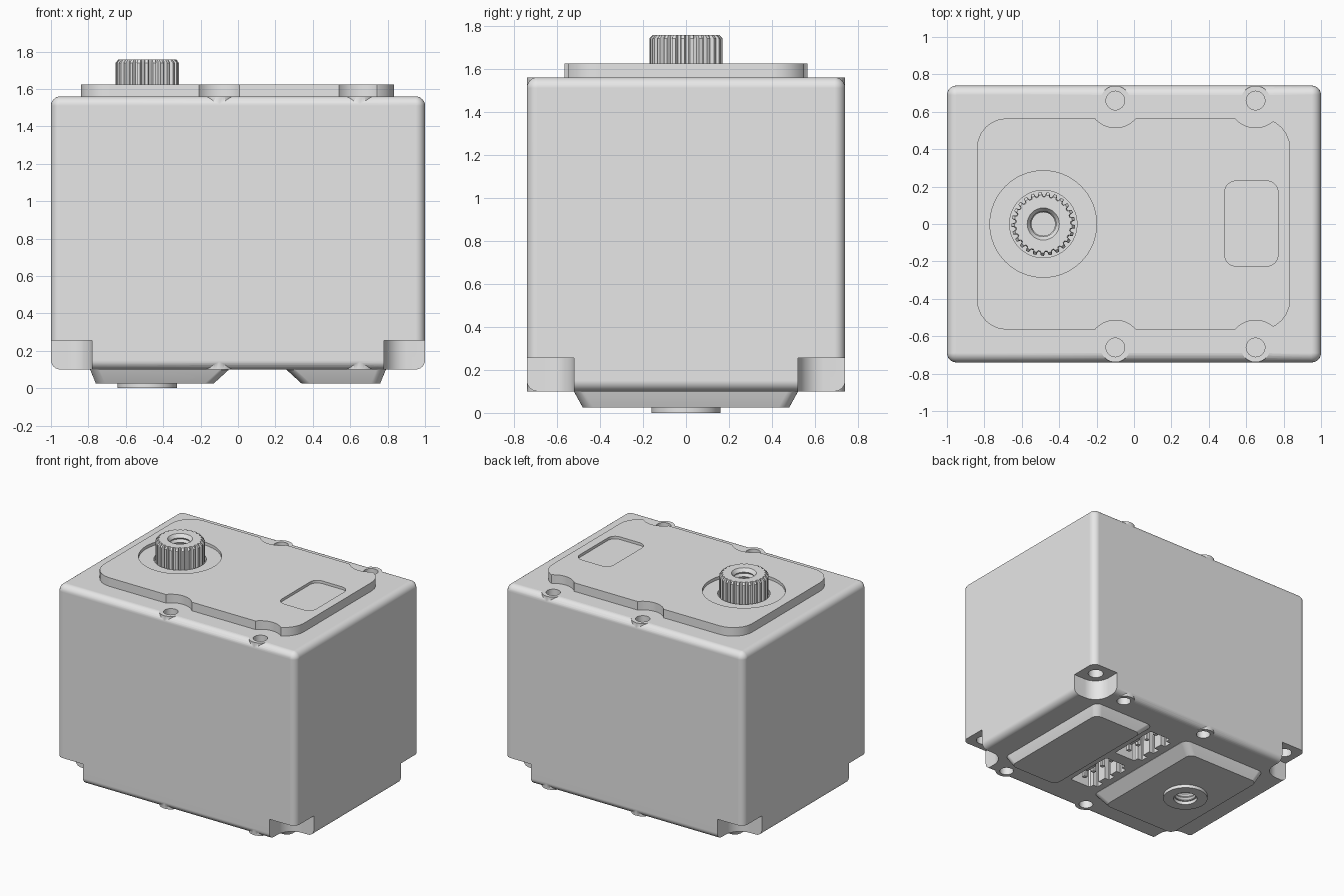
import bpy, bmesh
from math import sin, cos, pi

if "Cube" in bpy.data.objects:
    bpy.data.objects.remove(bpy.data.objects["Cube"], do_unlink=True)

grey = bpy.data.materials.new("light_grey")
grey.use_nodes = True
grey.diffuse_color = (0.8, 0.8, 0.8, 1)
grey.node_tree.nodes["Principled BSDF"].inputs["Base Color"].default_value = (0.8, 0.8, 0.8, 1)


# Outlines
def rect(x0, x1, y0, y1, r, n=6):
    pts = []
    corners = [(x1 - r, y1 - r), (x0 + r, y1 - r), (x0 + r, y0 + r), (x1 - r, y0 + r)]
    for q, (cx, cy) in enumerate(corners):
        for i in range(n + 1):
            a = (q + i / n) * pi / 2
            pts.append((cx + r * cos(a), cy + r * sin(a)))
    return pts


def circle(cx, cy, r, n=32):
    return [(cx + r * cos(2 * pi * i / n), cy + r * sin(2 * pi * i / n)) for i in range(n)]


def splines(cx, cy, root, tip, teeth):
    pts = []
    for t in range(teeth):
        for f, r in ((0.0, root), (0.3, root), (0.45, tip), (0.85, tip)):
            a = 2 * pi * (t + f) / teeth
            pts.append((cx + r * cos(a), cy + r * sin(a)))
    return pts


# Solid through a stack of matching outlines
def loft(name, rings):
    bm = bmesh.new()
    loops = [[bm.verts.new((x, y, z)) for x, y in pts] for pts, z in rings]
    n = len(loops[0])
    for a, b in zip(loops, loops[1:]):
        for i in range(n):
            j = (i + 1) % n
            bm.faces.new((a[i], a[j], b[j], b[i]))
    bm.faces.new(loops[0][::-1])
    bm.faces.new(loops[-1])
    bmesh.ops.recalc_face_normals(bm, faces=bm.faces)
    mesh = bpy.data.meshes.new(name)
    bm.to_mesh(mesh)
    bm.free()
    mesh.materials.append(grey)
    ob = bpy.data.objects.new(name, mesh)
    bpy.context.collection.objects.link(ob)
    return ob


def prism(name, pts, z0, z1):
    return loft(name, [(pts, z0), (pts, z1)])


def activate(ob):
    bpy.ops.object.select_all(action='DESELECT')
    ob.select_set(True)
    bpy.context.view_layer.objects.active = ob


def combine(ob, tool, op='DIFFERENCE'):
    tool.hide_render = True
    activate(ob)
    mod = ob.modifiers.new("cut", 'BOOLEAN')
    mod.operation, mod.solver, mod.object = op, 'EXACT', tool
    bpy.ops.object.modifier_apply(modifier=mod.name)
    bpy.data.objects.remove(tool, do_unlink=True)


def drill(ob, pts, z0, z1):
    combine(ob, prism("cutter", pts, z0, z1))


# Threaded bore cutter
def thread(cx, cy, z0, z1, r, steps=10):
    rings = [(circle(cx, cy, r - 0.012 * (i % 2)), z0 + (z1 - z0) * i / steps)
             for i in range(steps + 1)]
    return loft("cutter", rings)


SX = -0.485
SCREWS = [(x, y) for x in (-0.1, 0.65) for y in (-0.66, 0.66)]
CORNERS = [(sx, sy) for sx in (-1, 1) for sy in (-1, 1)]
parts = []

# Case with rounded edges
F = 0.05


def case_ring(k):
    d = F * (1 - cos(k))
    return rect(-1 + d, 1 - d, -0.74 + d, 0.74 - d, max(F - d, 0.004))


steps = [i * pi / 12 for i in range(7)]
rings = [(case_ring(k), 0.1 + F * (1 - sin(k))) for k in reversed(steps)]
rings += [(case_ring(k), 1.56 - F * (1 - sin(k))) for k in steps]
case = loft("case", rings)
parts.append(case)

# Screw bosses and holes, top and bottom
for x, y in SCREWS:
    for z0, z1 in ((0.1, 0.17), (1.49, 1.56)):
        combine(case, prism("boss", circle(x, y, 0.079), z0, z1), 'UNION')
    drill(case, circle(x, y, 0.05), 0.0, 0.3)
    drill(case, circle(x, y, 0.05), 1.4, 1.7)

# Mounting notches at the lower corners
for sx, sy in CORNERS:
    cx, cy = sx * 0.99, sy * 0.73
    drill(case, rect(cx - 0.21, cx + 0.21, cy - 0.21, cy + 0.21, 0.12), 0.0, 0.255)
    drill(case, circle(sx * 0.89, sy * 0.63, 0.055), 0.2, 0.5)

# Connector sockets with key slots and pins
for sy in (-1, 1):
    c = sy * 0.25
    drill(case, rect(0.04, 0.22, c - 0.2, c + 0.2, 0.01, 1), 0.0, 0.4)
    for k in (-0.13, 0, 0.13):
        drill(case, rect(0.0, 0.1, c + k - 0.03, c + k + 0.03, 0.005, 1), 0.0, 0.35)
    for k in (-0.15, -0.05, 0.05, 0.15):
        parts.append(prism("connector_pin", rect(0.115, 0.145, c + k - 0.015, c + k + 0.015, 0.004, 1),
                           0.13, 0.42))
    parts.append(prism("socket_rib", rect(0.19, 0.23, c - 0.05, c + 0.05, 0.005, 1), 0.11, 0.41))

# Top cover plate
cover = prism("cover_plate", rect(-0.84, 0.835, -0.565, 0.565, 0.16), 1.55, 1.625)
for x, y in SCREWS:
    drill(cover, circle(x, y, 0.145, 48), 1.5, 1.7)
drill(cover, circle(SX, 0, 0.285, 64), 1.603, 1.7)
drill(cover, circle(SX, 0, 0.18, 64), 1.57, 1.7)
drill(cover, rect(0.485, 0.77, -0.225, 0.23, 0.06), 1.605, 1.7)
parts.append(cover)

# Splined output shaft
shaft = loft("output_shaft", [
    (splines(SX, 0, 0.15, 0.17, 25), 1.56),
    (splines(SX, 0, 0.15, 0.17, 25), 1.74),
    (splines(SX, 0, 0.145, 0.155, 25), 1.757)])
combine(shaft, thread(SX, 0, 1.6, 1.8, 0.075))
combine(shaft, loft("cutter", [(circle(SX, 0, 0.06), 1.72), (circle(SX, 0, 0.095), 1.77)]))
parts.append(shaft)

# Raised bottom pads with sloping sides
for name, top, low in (("shaft_side_pad", (-0.79, -0.05), (-0.76, -0.13)),
                       ("far_side_pad", (0.26, 0.79), (0.34, 0.76))):
    wide = rect(*top, -0.52, 0.52, 0.05)
    pad = loft(name, [(wide, 0.12), (wide, 0.098), (rect(*low, -0.48, 0.48, 0.05), 0.025)])
    if top[0] < 0:
        combine(pad, thread(SX, 0, -0.05, 0.095, 0.085))
    parts.append(pad)

# Lower pivot disc
disc = prism("pivot_disc", circle(SX, 0, 0.16, 48), 0.0, 0.03)
drill(disc, circle(SX, 0, 0.085), -0.1, 0.1)
parts.append(disc)

# Smooth shading with sharp edges
for ob in parts:
    activate(ob)
    bpy.ops.object.shade_smooth_by_angle(angle=pi / 6)
    mod = ob.modifiers.new("flat_faces", 'WEIGHTED_NORMAL')
    mod.keep_sharp = True
